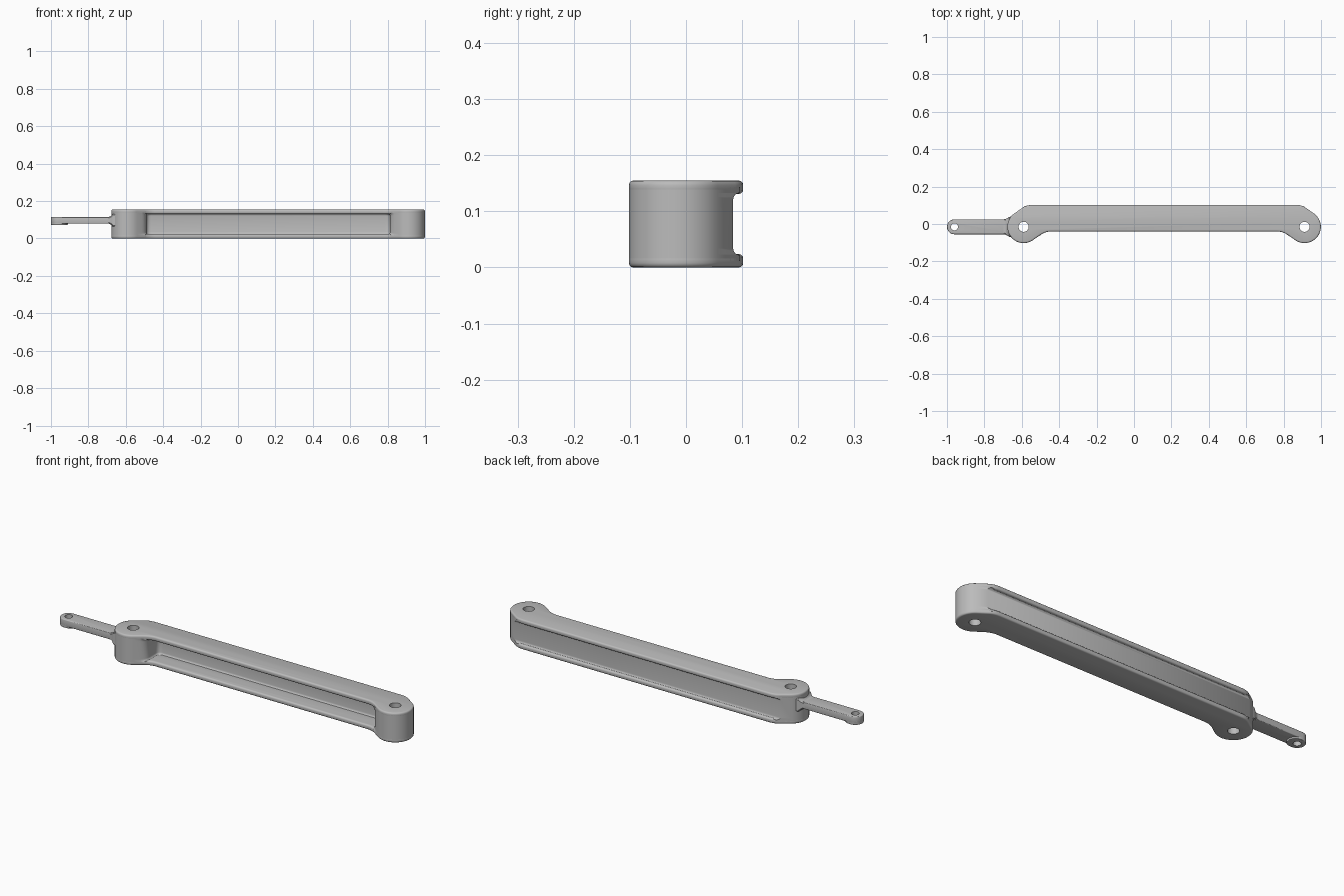
import bpy
import bmesh
from math import sin, cos, radians, pi, sqrt
from mathutils import Vector

default = bpy.data.objects.get("Cube")
if default:
    bpy.data.objects.remove(default, do_unlink=True)

grey = bpy.data.materials.new("light_grey")
grey.use_nodes = True
grey.diffuse_color = (0.5, 0.5, 0.5, 1)
grey.node_tree.nodes["Principled BSDF"].inputs["Base Color"].default_value = (0.5, 0.5, 0.5, 1)

# Main dimensions: the link is symmetric about x = MID
BOSS_X, AXIS_Y, BOSS_R = -0.59, -0.015, 0.087
MID, HEIGHT = 0.161, 0.155
BACK, FRONT = 0.102, -0.04
TIP_X, TIP_R = -0.96, 0.04


def arc(cx, cy, r, start, end, n):
    angles = [radians(start + (end - start) * i / n) for i in range(n + 1)]
    return [(cx + r * cos(a), cy + r * sin(a)) for a in angles]


def corner(a, b, c, n=5):
    """Rounded corner from a to c around b."""
    a, b, c = Vector(a), Vector(b), Vector(c)
    ts = [i / n for i in range(n + 1)]
    return [tuple(a * (1 - t) ** 2 + b * 2 * t * (1 - t) + c * t * t) for t in ts]


def mirrored(half):
    return half + [(2 * MID - x, y) for x, y in reversed(half)]


def loft(name, rings, bevel=0.0):
    """Skin a stack of matching rings, cap it, and round the two rims."""
    bm = bmesh.new()
    loops = [[bm.verts.new(p) for p in ring] for ring in rings]
    for low, high in zip(loops, loops[1:]):
        for i in range(len(low)):
            j = (i + 1) % len(low)
            bm.faces.new((low[i], low[j], high[j], high[i]))
    caps = [bm.faces.new(loops[0]), bm.faces.new(loops[-1])]
    bmesh.ops.recalc_face_normals(bm, faces=bm.faces)
    if bevel:
        rims = [e for f in caps for e in f.edges]
        bmesh.ops.bevel(bm, geom=rims, offset=bevel, segments=3,
                        profile=0.5, affect='EDGES')
    mesh = bpy.data.meshes.new(name)
    bm.to_mesh(mesh)
    bm.free()
    mesh.materials.append(grey)
    obj = bpy.data.objects.new(name, mesh)
    bpy.context.collection.objects.link(obj)
    return obj


def plate(name, outline, z0, z1, bevel=0.0):
    return loft(name, [[(x, y, z) for x, y in outline] for z in (z0, z1)], bevel)


def drill(obj, x, r):
    cutter = plate("hole_cutter", arc(x, AXIS_Y, r, 0, 350, 35), -0.1, 0.3)
    cutter.hide_render = True
    mod = obj.modifiers.new("hole", 'BOOLEAN')
    mod.operation, mod.solver, mod.object = 'DIFFERENCE', 'EXACT', cutter
    bpy.context.view_layer.objects.active = obj
    bpy.ops.object.modifier_apply(modifier=mod.name)
    bpy.data.objects.remove(cutter, do_unlink=True)


# Sloped sides run tangent to the boss at these angles
front_pt = arc(BOSS_X, AXIS_Y, BOSS_R, -55, -55, 1)[0]
back_pt = arc(BOSS_X, AXIS_Y, BOSS_R, 125, 125, 1)[0]


def on_slope(p, y):
    return (p[0] + (y - p[1]) / 0.7, y)


boss_arc = arc(BOSS_X, AXIS_Y, BOSS_R, -55, -235, 28)

# Top and bottom flanges
flange_half = (
    corner((-0.445, FRONT), on_slope(front_pt, FRONT), on_slope(front_pt, FRONT - 0.02))
    + boss_arc
    + corner(on_slope(back_pt, BACK - 0.014), on_slope(back_pt, BACK), (-0.54, BACK)))
flange = mirrored(flange_half)
bottom_flange = plate("bottom_flange", flange, 0, 0.024, 0.008)
top_flange = plate("top_flange", flange, HEIGHT - 0.024, HEIGHT, 0.008)


# Web and end blocks, flaring by f where they meet the flanges
def core_outline(f):
    bay, web, groove = -0.49 + f, 0.05 - f, 0.084 + f
    lip = on_slope(front_pt, -0.05)
    half = (corner((bay + 0.025, web), (bay, web), (bay, web - 0.025))
            + corner((bay, -0.025), (bay, lip[1]), on_slope(front_pt, -0.068))
            + boss_arc + [on_slope(back_pt, groove)])
    return mirrored(half)


FILLET = 0.012
rise = [(FILLET * (1 - sin(a)), FILLET * (1 - cos(a)))
        for a in (pi / 2 * i / 4 for i in range(5))]
layers = [(0.012, FILLET)]
layers += [(0.022 + FILLET - h, FILLET - s) for h, s in
           [(FILLET * cos(pi / 2 * i / 4), FILLET * sin(pi / 2 * i / 4)) for i in range(5)]]
layers += [(HEIGHT - z, f) for z, f in reversed(layers)]
core = loft("web_and_end_blocks",
            [[(x, y, z) for x, y in core_outline(f)] for z, f in layers])

# Pivot holes through both ends
for part in (bottom_flange, top_flange, core):
    for x in (BOSS_X, 2 * MID - BOSS_X):
        drill(part, x, 0.027)


# Thin lever arm with an eyelet
def tongue(end_x):
    return (arc(TIP_X, AXIS_Y, TIP_R, 90, 270, 20)
            + [(end_x, AXIS_Y - TIP_R), (end_x, AXIS_Y + TIP_R)])


arm = plate("lever_arm", tongue(-0.64), 0.08, 0.115, 0.004)
pad_outline = (arc(TIP_X, AXIS_Y, TIP_R, 90, 270, 20)
               + arc(TIP_X + 0.01, AXIS_Y, TIP_R, -90, 90, 20))
pad = plate("eyelet_pad", pad_outline, 0.072, 0.095, 0.003)
for part in (arm, pad):
    drill(part, TIP_X, 0.019)

# Flared root joining the arm to the boss
sections = []
for x, w, h in [(-0.70, 0.039, 0.017), (-0.687, 0.042, 0.019), (-0.677, 0.047, 0.025),
                (-0.668, 0.053, 0.034), (-0.64, 0.058, 0.038)]:
    c = 0.006
    ring = [(w, h - c), (w - c, h), (c - w, h), (-w, h - c),
            (-w, c - h), (c - w, -h), (w - c, -h), (w, c - h)]
    sections.append([(x, AXIS_Y + y, 0.0975 + z) for y, z in ring])
root = loft("arm_root", sections)

# Smooth rounded surfaces, keep real edges crisp
bpy.ops.object.select_all(action='DESELECT')
for part in (bottom_flange, top_flange, core, arm, pad, root):
    part.select_set(True)
bpy.context.view_layer.objects.active = core
bpy.ops.object.shade_smooth_by_angle(angle=radians(35))
